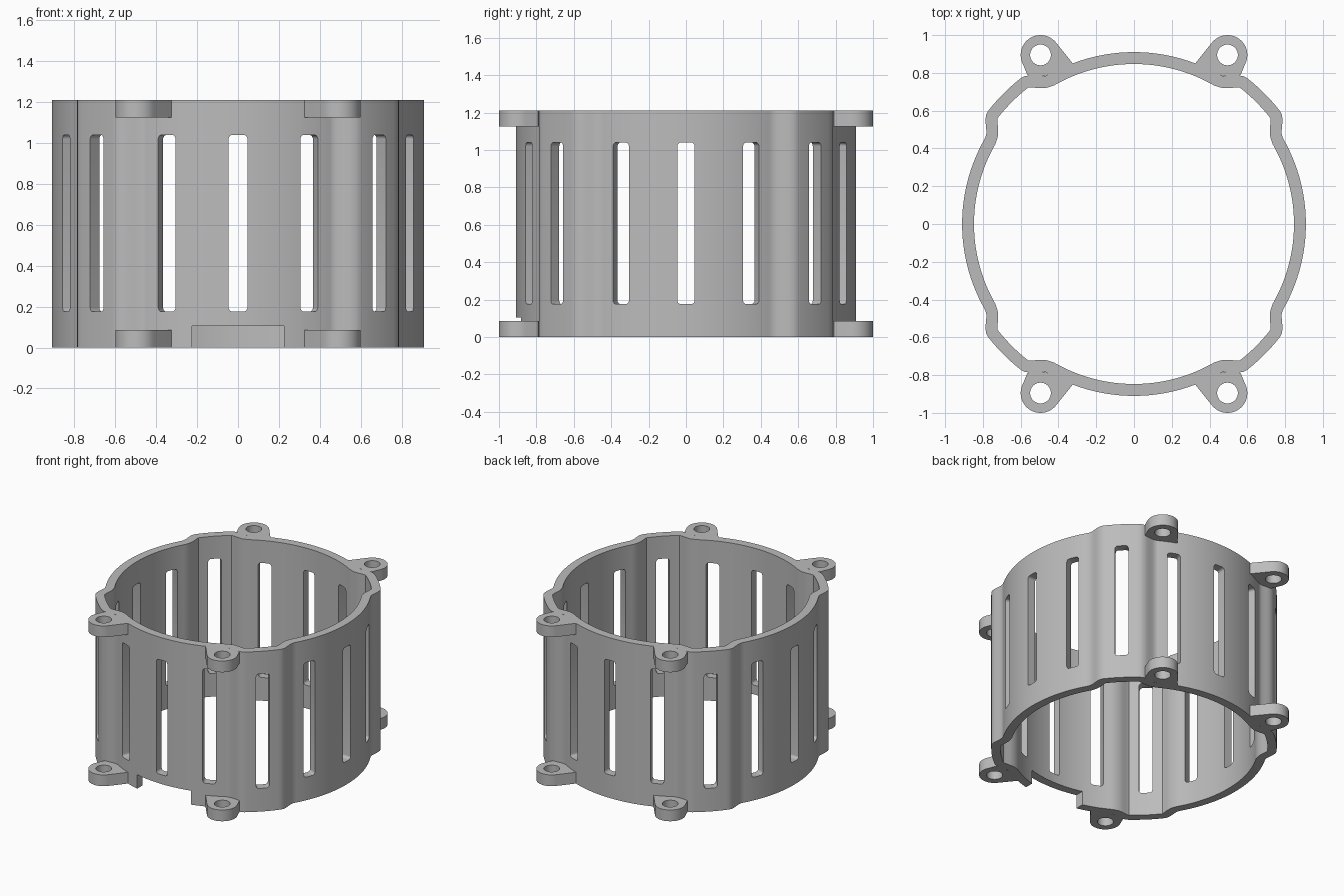
import bpy, bmesh
from math import sin, cos, pi, radians, degrees
from mathutils import Matrix, Vector

cube = bpy.data.objects.get("Cube")
if cube:
    bpy.data.objects.remove(cube)

HEIGHT = 1.21
WALL = 0.063
LUG_X, LUG_Y = 0.495, 0.895
LUG_THICK = 0.085

grey = bpy.data.materials.new("plain grey")
grey.use_nodes = True
colour = (0.5, 0.5, 0.5, 1)
grey.diffuse_color = colour
grey.node_tree.nodes["Principled BSDF"].inputs["Base Color"].default_value = colour


def make_object(name, bm):
    bmesh.ops.recalc_face_normals(bm, faces=bm.faces)
    mesh = bpy.data.meshes.new(name)
    bm.to_mesh(mesh)
    bm.free()
    mesh.materials.append(grey)
    obj = bpy.data.objects.new(name, mesh)
    bpy.context.collection.objects.link(obj)
    return obj


def add_prism(bm, outline, low, high, matrix=Matrix()):
    """Extrude a 2D outline from low to high, then place it."""
    rings = [[bm.verts.new(matrix @ Vector((x, y, z))) for x, y in outline]
             for z in (low, high)]
    for ring in rings:
        bm.faces.new(ring)
    n = len(outline)
    for i in range(n):
        j = (i + 1) % n
        bm.faces.new((rings[0][i], rings[0][j], rings[1][j], rings[1][i]))


def arc(cx, cy, r, start, end, steps):
    return [(cx + r * cos(radians(start + (end - start) * i / steps)),
             cy + r * sin(radians(start + (end - start) * i / steps)))
            for i in range(steps + 1)]


def smooth(t):
    t = min(1, max(0, t))
    return t * t * (3 - 2 * t)


def outer_radius(angle):
    """Round wall that steps outwards around each diagonal."""
    off = abs(degrees(angle) % 90 - 45)
    return 0.91 + 0.067 * smooth((15 - off) / 7.5)


def outer_point(a):
    r = outer_radius(a)
    return Vector((r * cos(a), r * sin(a)))


# Wall: closed tube of constant thickness
bm = bmesh.new()
COUNT = 288
loops = []
for i in range(COUNT):
    a = 2 * pi * i / COUNT
    p = outer_point(a)
    tangent = (outer_point(a + 0.002) - outer_point(a - 0.002)).normalized()
    q = p - WALL * Vector((tangent.y, -tangent.x))
    loops.append([bm.verts.new((v.x, v.y, z))
                  for v, z in ((p, 0), (p, HEIGHT), (q, HEIGHT), (q, 0))])
for i in range(COUNT):
    here, there = loops[i], loops[(i + 1) % COUNT]
    for k in range(4):
        m = (k + 1) % 4
        bm.faces.new((here[k], there[k], there[m], here[m]))
housing = make_object("slotted_ring_housing", bm)

# Mounting lugs: four at the bottom, four at the top
bm = bmesh.new()
lug = arc(LUG_X, LUG_Y, 0.105, -19, 141, 24)
lug += [(0.32, 0.845), (0.40, 0.80), (0.52, 0.775), (0.565, 0.79)]
corners = [(sx, sy) for sx in (-1, 1) for sy in (-1, 1)]
for sx, sy in corners:
    for low in (0, HEIGHT - LUG_THICK):
        add_prism(bm, [(x * sx, y * sy) for x, y in lug], low, low + LUG_THICK)
lugs = make_object("mounting_lugs", bm)

# Cutter: sixteen rounded slots, four bolt holes and the front notch
bm = bmesh.new()
half, bottom, top, r = 0.046, 0.175, 1.04, 0.02
slot = (arc(half - r, top - r, r, 0, 90, 4) + arc(r - half, top - r, r, 90, 180, 4)
        + arc(r - half, bottom + r, r, 180, 270, 4)
        + arc(half - r, bottom + r, r, 270, 360, 4))
upright = Matrix.Rotation(pi / 2, 4, 'X')
for i in range(16):
    add_prism(bm, slot, 0.7, 1.1, Matrix.Rotation(i * pi / 8, 4, 'Z') @ upright)
hole = arc(0, 0, 0.055, 0, 360, 32)[:-1]
for sx, sy in corners:
    add_prism(bm, hole, -0.1, HEIGHT + 0.1,
              Matrix.Translation((sx * LUG_X, sy * LUG_Y, 0)))
notch = [(-0.225, -1.1), (0.225, -1.1), (0.225, -0.7), (-0.225, -0.7)]
add_prism(bm, notch, -0.1, 0.105)
cutter = make_object("opening_cutter", bm)

# Combine into one solid part
bpy.context.view_layer.objects.active = housing
for helper, operation in ((lugs, 'UNION'), (cutter, 'DIFFERENCE')):
    helper.hide_render = True
    mod = housing.modifiers.new(helper.name, 'BOOLEAN')
    mod.operation = operation
    mod.solver = 'EXACT'
    mod.object = helper
    bpy.ops.object.modifier_apply(modifier=mod.name)
    bpy.data.objects.remove(helper)

bpy.ops.object.select_all(action='DESELECT')
housing.select_set(True)
bpy.ops.object.shade_smooth_by_angle(angle=radians(30))
